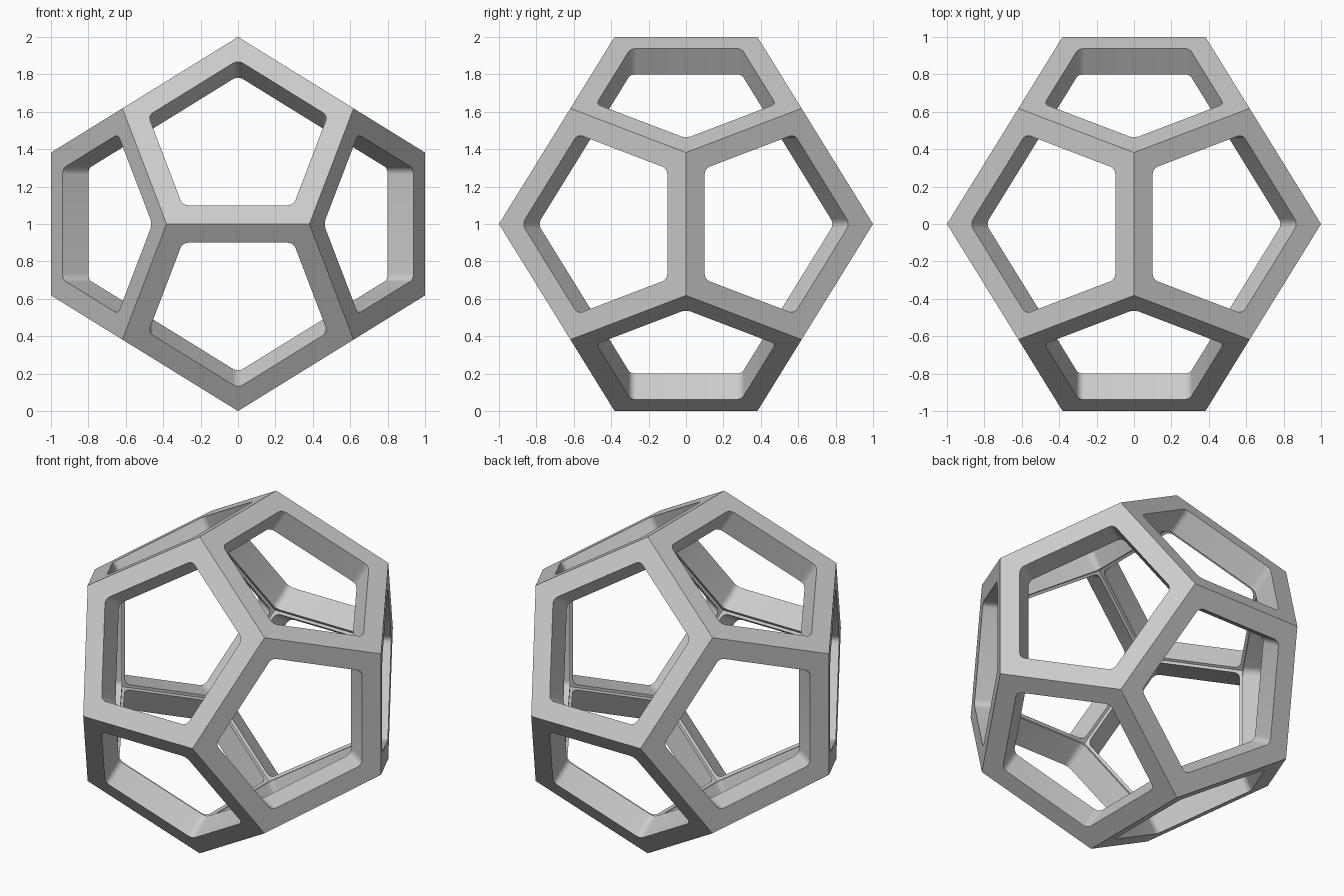
import bpy, bmesh, math
from mathutils import Vector

if "Cube" in bpy.data.objects:
    bpy.data.objects.remove(bpy.data.objects["Cube"])

G = (math.sqrt(5) - 1) / 2      # golden ratio conjugate
WALL = 0.162                    # shell thickness
RIM = 0.1176                    # rim width around each opening
R = 0.045                       # opening corner radius
SEG = 6                         # segments per rounded corner


def cyclic(a, b):
    """All signed cyclic permutations of (0, a, b)."""
    out = []
    for s in (-1, 1):
        for t in (-1, 1):
            x, y, z = 0, s * a, t * b
            out += [Vector((x, y, z)), Vector((z, x, y)), Vector((y, z, x))]
    return out


# Corner points of the dodecahedron and its face normals
corners = cyclic(G * G, 1) + [Vector((x, y, z)) * G
                              for x in (-1, 1) for y in (-1, 1) for z in (-1, 1)]
normals = [n.normalized() for n in cyclic(1, G)]

bm = bmesh.new()


def add_face_frame(n):
    """Pentagonal frame with a rounded opening: outer skin, inner skin and wall."""
    pts = sorted(corners, key=lambda p: -p.dot(n))[:5]
    c = sum(pts, Vector()) / 5
    e1 = (pts[0] - c).normalized()
    e2 = n.cross(e1)
    pts.sort(key=lambda p: math.atan2((p - c).dot(e2), (p - c).dot(e1)))
    circum = (pts[0] - c).length
    hole = circum - RIM / math.cos(math.radians(36))
    scale = 1 - WALL / c.length

    ring = []
    for p in pts:
        u = (p - c).normalized()
        v = n.cross(u)
        mid = c + u * (hole - R / math.cos(math.radians(36)))
        for k in range(SEG + 1):
            a = math.radians(-36 + 72 * k / SEG)
            ring.append(mid + (u * math.cos(a) + v * math.sin(a)) * R)

    def skin(outer, inner):
        m = SEG + 1
        for i in range(5):
            j = (i + 1) % 5
            for k in range(SEG):
                bm.faces.new((outer[i], inner[i * m + k + 1], inner[i * m + k]))
            bm.faces.new((outer[i], outer[j], inner[j * m], inner[i * m + SEG]))

    new = bm.verts.new
    top = [new(p) for p in ring]
    low = [new(p - n * WALL) for p in ring]
    skin([new(p) for p in pts], top)
    skin([new(p * scale) for p in pts], low)
    for i in range(len(ring)):
        j = (i + 1) % len(ring)
        bm.faces.new((top[i], top[j], low[j], low[i]))


for n in normals:
    add_face_frame(n)

# Weld the twelve frames into one closed body standing on the ground
bmesh.ops.remove_doubles(bm, verts=bm.verts[:], dist=0.0005)
bmesh.ops.recalc_face_normals(bm, faces=bm.faces[:])
bmesh.ops.translate(bm, verts=bm.verts[:], vec=(0, 0, 1))

mesh = bpy.data.meshes.new("dodecahedron_frame")
bm.to_mesh(mesh)
bm.free()
frame = bpy.data.objects.new("dodecahedron_frame", mesh)
bpy.context.collection.objects.link(frame)
bpy.context.view_layer.objects.active = frame
frame.select_set(True)
bpy.ops.object.shade_smooth_by_angle(angle=math.radians(30))
